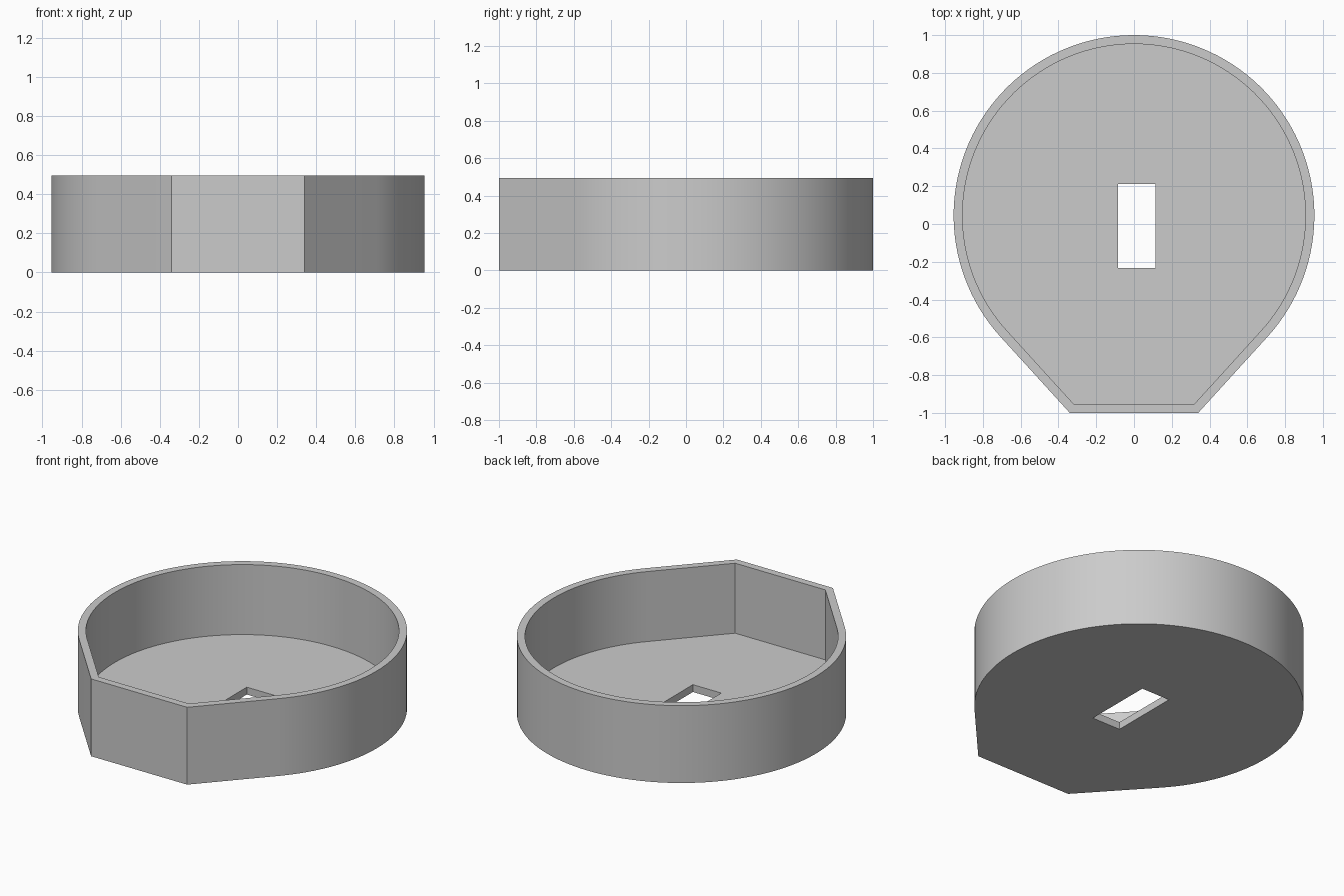
import bpy, bmesh
from math import acos, atan2, cos, sin, hypot, pi, radians

if "Cube" in bpy.data.objects:
    bpy.data.objects.remove(bpy.data.objects["Cube"], do_unlink=True)

RADIUS, CENTRE_Y = 0.955, 0.045
WALL, HEIGHT, FLAT = 0.047, 0.495, 0.34
SEGMENTS = 96

# Angle where the slanted side leaves the round wall at a tangent
dy = -1 - CENTRE_Y
tangent = atan2(dy, FLAT) + acos(RADIUS / hypot(FLAT, dy))


def outline(inset):
    """Round plan with tangent sides running to a flat front."""
    r, y = RADIUS - inset, -1 + inset
    corner = (r - sin(tangent) * (y - CENTRE_Y)) / cos(tangent)
    sweep = pi - 2 * tangent
    angles = [tangent + sweep * i / SEGMENTS for i in range(SEGMENTS + 1)]
    arc = [(r * cos(a), CENTRE_Y + r * sin(a)) for a in angles]
    return arc + [(-corner, y), (corner, y)]


bm = bmesh.new()


def ring(points, z):
    verts = [bm.verts.new((x, y, z)) for x, y in points]
    edges = [bm.edges.new((v, verts[i - 1])) for i, v in enumerate(verts)]
    return verts, edges


def bridge(a, b):
    for i in range(len(a[0])):
        bm.faces.new((a[0][i - 1], a[0][i], b[0][i], b[0][i - 1]))


def plate(a, b):
    bmesh.ops.triangle_fill(bm, edges=a[1] + b[1], use_beauty=True)


# Outer wall, rim, inner wall and slot
slot = [(-0.086, -0.234), (0.115, -0.234), (0.115, 0.212), (-0.086, 0.212)]
outer_base, outer_top = ring(outline(0), 0), ring(outline(0), HEIGHT)
inner_top, inner_base = ring(outline(WALL), HEIGHT), ring(outline(WALL), WALL)
slot_top, slot_base = ring(slot, WALL), ring(slot, 0)
bridge(outer_base, outer_top)
bridge(outer_top, inner_top)
bridge(inner_top, inner_base)
bridge(slot_top, slot_base)

# Floor and underside around the slot
plate(inner_base, slot_top)
plate(outer_base, slot_base)
bmesh.ops.recalc_face_normals(bm, faces=bm.faces[:])

mesh = bpy.data.meshes.new("open_tray")
bm.to_mesh(mesh)
bm.free()
tray = bpy.data.objects.new("open_tray", mesh)
bpy.context.collection.objects.link(tray)

# Single plain grey
grey = bpy.data.materials.new("light_grey")
grey.use_nodes = True
colour = (0.6, 0.6, 0.6, 1)
grey.diffuse_color = colour
grey.node_tree.nodes["Principled BSDF"].inputs["Base Color"].default_value = colour
mesh.materials.append(grey)

bpy.ops.object.select_all(action="DESELECT")
tray.select_set(True)
bpy.context.view_layer.objects.active = tray
bpy.ops.object.shade_smooth_by_angle(angle=radians(30))
